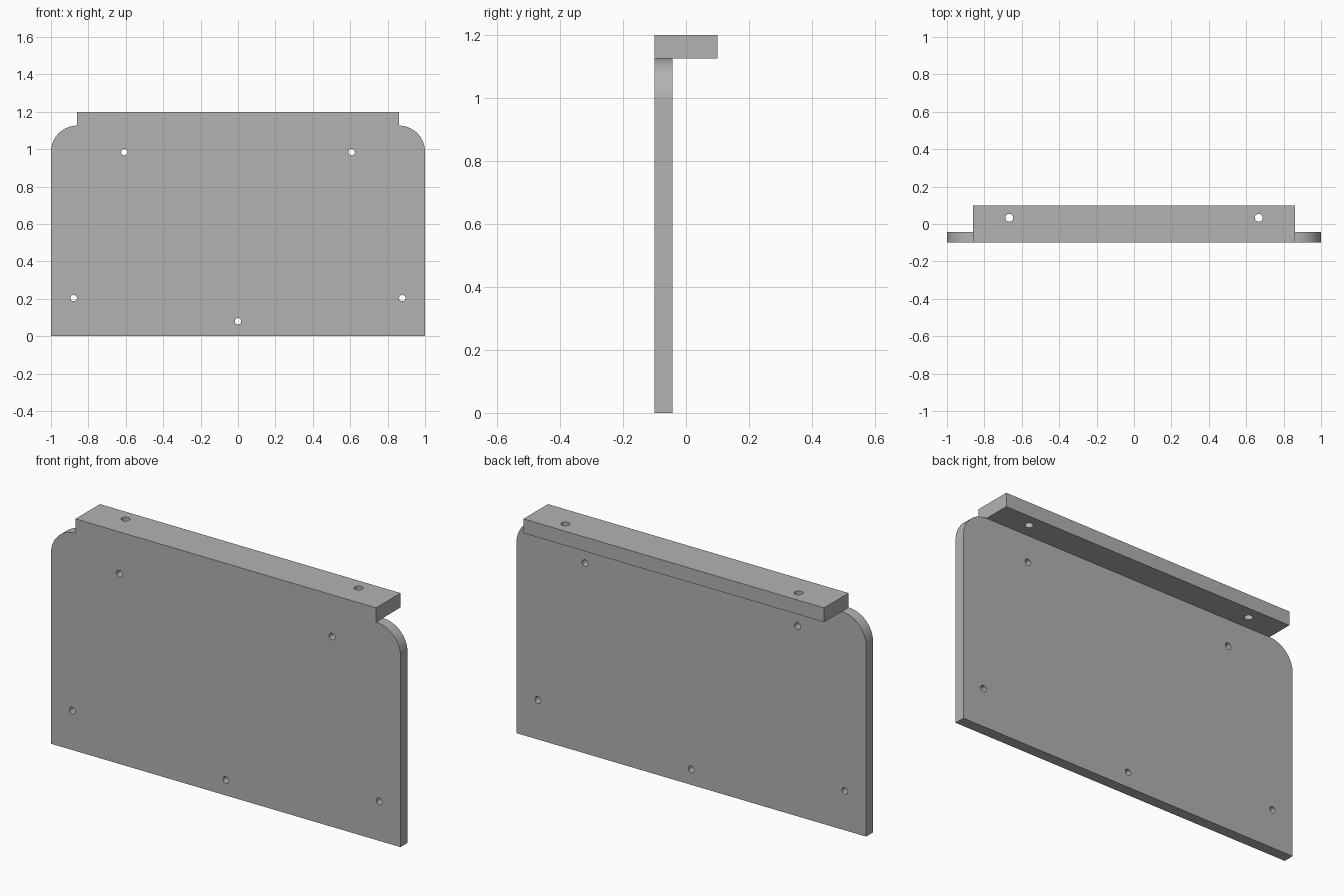
import bpy, bmesh
from math import sin, cos, pi, radians

cube = bpy.data.objects.get("Cube")
if cube:
    bpy.data.objects.remove(cube)

HALF_W, LIP_HALF, R = 1.0, 0.86, 0.14
FRONT, PLATE_BACK, LIP_BACK = -0.1, -0.043, 0.1
LIP_BOTTOM, TOP = 1.126, 1.2

grey = bpy.data.materials.new("plain grey")
grey.use_nodes = True
colour = (0.448, 0.448, 0.448, 1)
grey.diffuse_color = colour
grey.node_tree.nodes["Principled BSDF"].inputs["Base Color"].default_value = colour


def to_object(name, bm):
    bmesh.ops.recalc_face_normals(bm, faces=bm.faces)
    mesh = bpy.data.meshes.new(name)
    bm.to_mesh(mesh)
    bm.free()
    mesh.materials.append(grey)
    obj = bpy.data.objects.new(name, mesh)
    bpy.context.collection.objects.link(obj)
    return obj


def prism(name, outline, y0, y1):
    """Extrude an (x, z) outline along y."""
    bm = bmesh.new()
    face = bm.faces.new([bm.verts.new((x, y0, z)) for x, z in outline])
    new = bmesh.ops.extrude_face_region(bm, geom=[face])["geom"]
    moved = [v for v in new if isinstance(v, bmesh.types.BMVert)]
    bmesh.ops.translate(bm, verts=moved, vec=(0, y1 - y0, 0))
    return to_object(name, bm)


def drill(name, centre, radius, upright):
    """Round cutter along z when upright, otherwise along y."""
    bm = bmesh.new()
    bmesh.ops.create_cone(bm, cap_ends=True, segments=32, radius1=radius,
                          radius2=radius, depth=0.3)
    obj = to_object(name, bm)
    obj.location = centre
    obj.rotation_euler.x = 0 if upright else pi / 2
    obj.hide_render = True
    return obj


def combine(target, tool, operation):
    mod = target.modifiers.new(operation.lower(), 'BOOLEAN')
    mod.operation, mod.solver, mod.object = operation, 'EXACT', tool
    bpy.context.view_layer.objects.active = target
    bpy.ops.object.modifier_apply(modifier=mod.name)
    bpy.data.objects.remove(tool)


# Upright plate with rounded upper corners and a raised middle
arc = [(LIP_HALF + R * cos(a), LIP_BOTTOM - R + R * sin(a))
       for a in (pi / 2 * i / 24 for i in range(25))]
right_side = [(HALF_W, 0)] + arc + [(LIP_HALF, TOP)]
left_side = [(-x, z) for x, z in reversed(right_side)]
panel = prism("mounting_panel", right_side + left_side, FRONT, PLATE_BACK)

# Lip folded back along the top edge
lip = prism("top_lip", [(-LIP_HALF, LIP_BOTTOM), (LIP_HALF, LIP_BOTTOM),
                        (LIP_HALF, TOP), (-LIP_HALF, TOP)], FRONT, LIP_BACK)
combine(panel, lip, 'UNION')

# Merge coplanar faces left by the join
bm = bmesh.new()
bm.from_mesh(panel.data)
bmesh.ops.remove_doubles(bm, verts=bm.verts, dist=0.0001)
bmesh.ops.dissolve_limit(bm, angle_limit=radians(0.5), verts=bm.verts, edges=bm.edges)
bm.to_mesh(panel.data)
bm.free()

# Screw holes through the panel and the lip
for x, z in ((-0.608, 0.984), (0.608, 0.984), (-0.878, 0.204), (0.878, 0.204), (0, 0.08)):
    combine(panel, drill("panel_hole", (x, FRONT, z), 0.017, False), 'DIFFERENCE')
for x in (-0.667, 0.667):
    combine(panel, drill("lip_hole", (x, 0.033, TOP), 0.021, True), 'DIFFERENCE')

# Smooth the rounded corners and hole walls
bpy.ops.object.select_all(action='DESELECT')
panel.select_set(True)
bpy.context.view_layer.objects.active = panel
bpy.ops.object.shade_smooth_by_angle(angle=radians(30))
